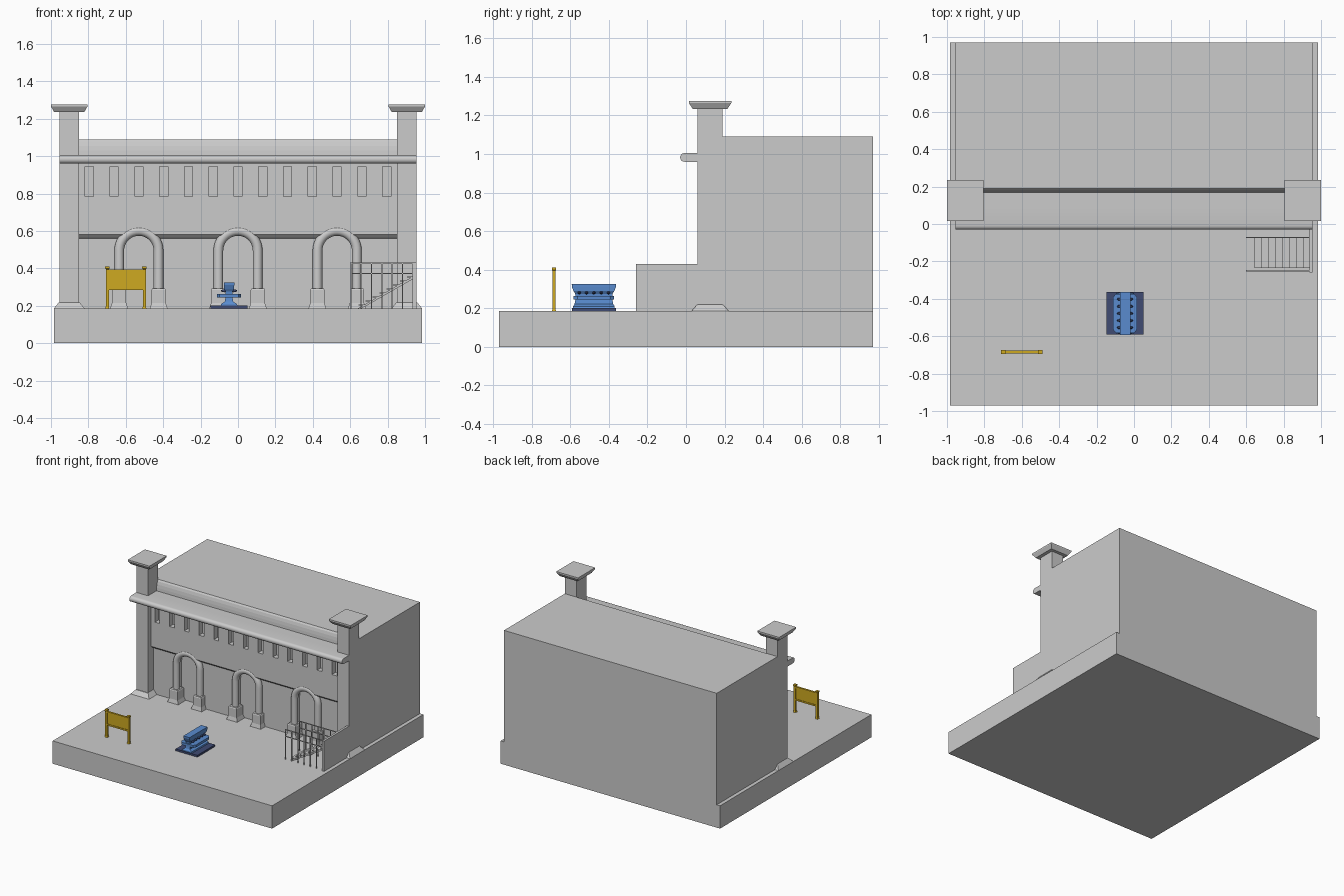
import bpy, bmesh, math
from mathutils import Vector

if "Cube" in bpy.data.objects:
    bpy.data.objects.remove(bpy.data.objects["Cube"])


def material(name, rgb):
    m = bpy.data.materials.new(name)
    m.diffuse_color = (*rgb, 1)
    m.use_nodes = True
    m.node_tree.nodes["Principled BSDF"].inputs["Base Color"].default_value = m.diffuse_color
    return m


GOLD = material("gold_paint", (0.62, 0.40, 0.015))
BLUE = material("blue_metal", (0.10, 0.26, 0.62))
NAVY = material("dark_blue", (0.05, 0.07, 0.17))


def finish(name, bm, mat=None):
    bmesh.ops.recalc_face_normals(bm, faces=bm.faces)
    me = bpy.data.meshes.new(name)
    bm.to_mesh(me)
    bm.free()
    ob = bpy.data.objects.new(name, me)
    bpy.context.collection.objects.link(ob)
    if mat:
        me.materials.append(mat)
    return ob


def add_box(bm, x0, x1, y0, y1, z0, z1):
    vs = bmesh.ops.create_cube(bm, size=1)["verts"]
    for v in vs:
        v.co = Vector(((x0 + x1) / 2 + v.co.x * (x1 - x0),
                       (y0 + y1) / 2 + v.co.y * (y1 - y0),
                       (z0 + z1) / 2 + v.co.z * (z1 - z0)))


def boxes(name, dims, mat=None):
    bm = bmesh.new()
    for d in dims:
        add_box(bm, *d)
    return finish(name, bm, mat)


def add_prism(bm, pts, offset):
    """Extrude a closed 3D outline by an offset."""
    f = bm.faces.new([bm.verts.new(p) for p in pts])
    r = bmesh.ops.extrude_face_region(bm, geom=[f])
    vs = [g for g in r["geom"] if isinstance(g, bmesh.types.BMVert)]
    bmesh.ops.translate(bm, verts=vs, vec=offset)
    if not any(len(x.verts) == len(pts) and x.calc_center_median().dot(Vector(offset)) < -9 for x in bm.faces):
        if not f.is_valid:
            bm.faces.new([v for v in bm.verts[:len(pts)]])


def prism_x(name, yz, x0, x1):
    bm = bmesh.new()
    add_prism(bm, [(x0, y, z) for y, z in yz], (x1 - x0, 0, 0))
    return finish(name, bm)


def loft(name, rows, cx, cy, mat=None):
    """Stack rectangles given as (z, half x, half y)."""
    bm = bmesh.new()
    rings = [[bm.verts.new((cx + sx * hx, cy + sy * hy, z))
              for sx, sy in ((-1, -1), (1, -1), (1, 1), (-1, 1))] for z, hx, hy in rows]
    for a, b in zip(rings, rings[1:]):
        for i in range(4):
            j = (i + 1) % 4
            bm.faces.new((a[i], a[j], b[j], b[i]))
    bm.faces.new(rings[0])
    bm.faces.new(rings[-1])
    return finish(name, bm, mat)


def smooth(ob):
    bpy.ops.object.select_all(action='DESELECT')
    bpy.context.view_layer.objects.active = ob
    ob.select_set(True)
    bpy.ops.object.shade_smooth_by_angle(angle=math.radians(35))


def cut(ob, cutter):
    m = ob.modifiers.new("cut", 'BOOLEAN')
    m.operation, m.solver, m.object = 'DIFFERENCE', 'EXACT', cutter
    bpy.context.view_layer.objects.active = ob
    bpy.ops.object.modifier_apply(modifier=m.name)
    bpy.data.objects.remove(cutter)


G = 0.185  # ground level on the base slab
boxes("base_slab", [(-0.985, 0.985, -0.97, 0.97, 0, G)])
boxes("building_body", [(-0.955, 0.955, 0.19, 0.97, G, 1.09)])

# front wall with a step, a ledge and a curved parapet
wall = prism_x("front_wall", [(0.19, G), (0.13, G), (0.13, 0.56), (0.115, 0.565), (0.10, 0.58),
                              (0.10, 1.005), (0.168, 1.005), (0.17, 1.03), (0.174, 1.055),
                              (0.181, 1.078), (0.19, 1.09)], -0.85, 0.85)
ARCHES = (-0.53, 0, 0.53)
slots = [-0.795 + 0.1325 * i for i in range(13)]
cut(wall, boxes("slot_cutter", [(x - 0.022, x + 0.022, 0.05, 0.145, 0.785, 0.945) for x in slots]))
for cx in ARCHES:
    bm = bmesh.new()
    pts = [(cx + 0.095, 0, 0.1), *[(cx + 0.095 * math.cos(a), 0, 0.495 + 0.095 * math.sin(a))
           for a in (math.pi * i / 16 for i in range(17))], (cx - 0.095, 0, 0.1)]
    add_prism(bm, pts, (0, 0.17, 0))
    cut(wall, finish("arch_cutter", bm))

# rounded cornice
nose = [(-0.008 + 0.0225 * math.cos(a), 0.9825 + 0.0225 * math.sin(a))
        for a in (math.pi / 2 + math.pi * i / 10 for i in range(11))]
smooth(prism_x("cornice", [(0.10, 1.005), *nose, (0.10, 0.96)], -0.955, 0.955))

# corner pillars with flared foot and cap
for side, s in (("left", -1), ("right", 1)):
    x = s * 0.9025
    loft(side + "_pillar", [(G, 0.0525, 0.065), (1.24, 0.0525, 0.065)], x, 0.125)
    loft(side + "_pillar_foot", [(G, 0.083, 0.096), (0.217, 0.056, 0.069), (0.219, 0.05, 0.06)], x, 0.125)
    loft(side + "_pillar_cap", [(1.235, 0.08, 0.09), (1.265, 0.0975, 0.11), (1.275, 0.0975, 0.11)], x, 0.125)

# arch mouldings on pedestals
for n, cx in enumerate(ARCHES, 1):
    cu = bpy.data.curves.new("arch_path", 'CURVE')
    cu.dimensions = '3D'
    cu.bevel_depth, cu.bevel_resolution = 0.026, 4
    path = [(cx + 0.105, 0.27), *[(cx + 0.105 * math.cos(a), 0.495 + 0.105 * math.sin(a))
            for a in (math.pi * i / 20 for i in range(21))], (cx - 0.105, 0.27)]
    sp = cu.splines.new('POLY')
    sp.points.add(len(path) - 1)
    for p, (x, z) in zip(sp.points, path):
        p.co = (x, 0.12, z, 1)
    ob = bpy.data.objects.new(f"arch_moulding_{n}", cu)
    bpy.context.collection.objects.link(ob)
    for s in (-1, 1):
        loft(f"arch_pedestal_{n}_{'left' if s < 0 else 'right'}",
             [(G, 0.048, 0.048), (0.215, 0.038, 0.04), (0.285, 0.038, 0.04), (0.292, 0.034, 0.036)],
             cx + s * 0.106, 0.12)

# side stair: outer wall, treads, stringers and railings
boxes("stair_side_wall", [(0.937, 0.955, -0.26, 0.08, G, 0.43)])
N = 8
boxes("stair_treads", [(0.645 + 0.037 * i, 0.692 + 0.037 * i, -0.235, -0.07,
                        0.2 + 0.0215 * i, 0.207 + 0.0215 * i) for i in range(N)])
for label, y in (("front", -0.235), ("back", -0.078)):
    bm = bmesh.new()
    add_prism(bm, [(0.64, y, G), (0.66, y, G), (0.94, y, 0.345), (0.94, y, 0.36)], (0, 0.008, 0))
    finish(label + "_stringer", bm)
t = 0.003
for label, y in (("front", -0.25), ("back", -0.072)):
    bars = [(x - t, x + t, y - t, y + t, G, 0.43) for x in (0.603 + 0.0553 * i for i in range(7))]
    bars += [(0.6, 0.94, y - t, y + t, z - t, z + t) for z in (0.427, 0.372)]
    boxes(label + "_railing", bars)

# sign board
SY = -0.685
for side, x in (("left", -0.699), ("right", -0.501)):
    loft(side + "_sign_post", [(G, 0.011, 0.011), (0.195, 0.008, 0.008), (0.395, 0.008, 0.008),
                               (0.398, 0.011, 0.011), (0.41, 0.011, 0.011)], x, SY, GOLD)
boxes("sign_panel", [(-0.695, -0.505, SY - 0.004, SY + 0.004, 0.287, 0.39)], GOLD)
boxes("sign_frame", [(-0.695, -0.505, SY - 0.008, SY + 0.008, z, z + 0.012) for z in (0.283, 0.383)], GOLD)

# riveted metal bench on a plate
BX, BY = -0.048, -0.478
boxes("bench_plate", [(BX - 0.098, BX + 0.098, BY - 0.114, BY + 0.114, G, 0.2)], NAVY)
loft("bench_stem", [(0.2, 0.045, 0.108), (0.21, 0.042, 0.108), (0.222, 0.022, 0.1),
                    (0.25, 0.018, 0.095), (0.275, 0.018, 0.097), (0.29, 0.027, 0.106),
                    (0.31, 0.028, 0.114), (0.325, 0.028, 0.115)], BX, BY, BLUE)
for side, s in (("left", -1), ("right", 1)):
    bm = bmesh.new()
    add_prism(bm, [(BX, BY - 0.105, 0.244), (BX + s * 0.05, BY - 0.105, 0.244),
                   (BX + s * 0.064, BY - 0.085, 0.244), (BX + s * 0.064, BY + 0.085, 0.244),
                   (BX + s * 0.05, BY + 0.105, 0.244), (BX, BY + 0.105, 0.244)], (0, 0, 0.02))
    finish(side + "_bench_wing", bm, BLUE)
    bm = bmesh.new()
    for i in range(5):
        r = bmesh.ops.create_uvsphere(bm, u_segments=8, v_segments=6, radius=0.008)
        bmesh.ops.scale(bm, verts=r["verts"], vec=(2.2, 1, 1))
        bmesh.ops.translate(bm, verts=r["verts"], vec=(BX + s * 0.026, BY - 0.076 + 0.038 * i, 0.28))
    finish(side + "_bench_rivets", bm, NAVY)
